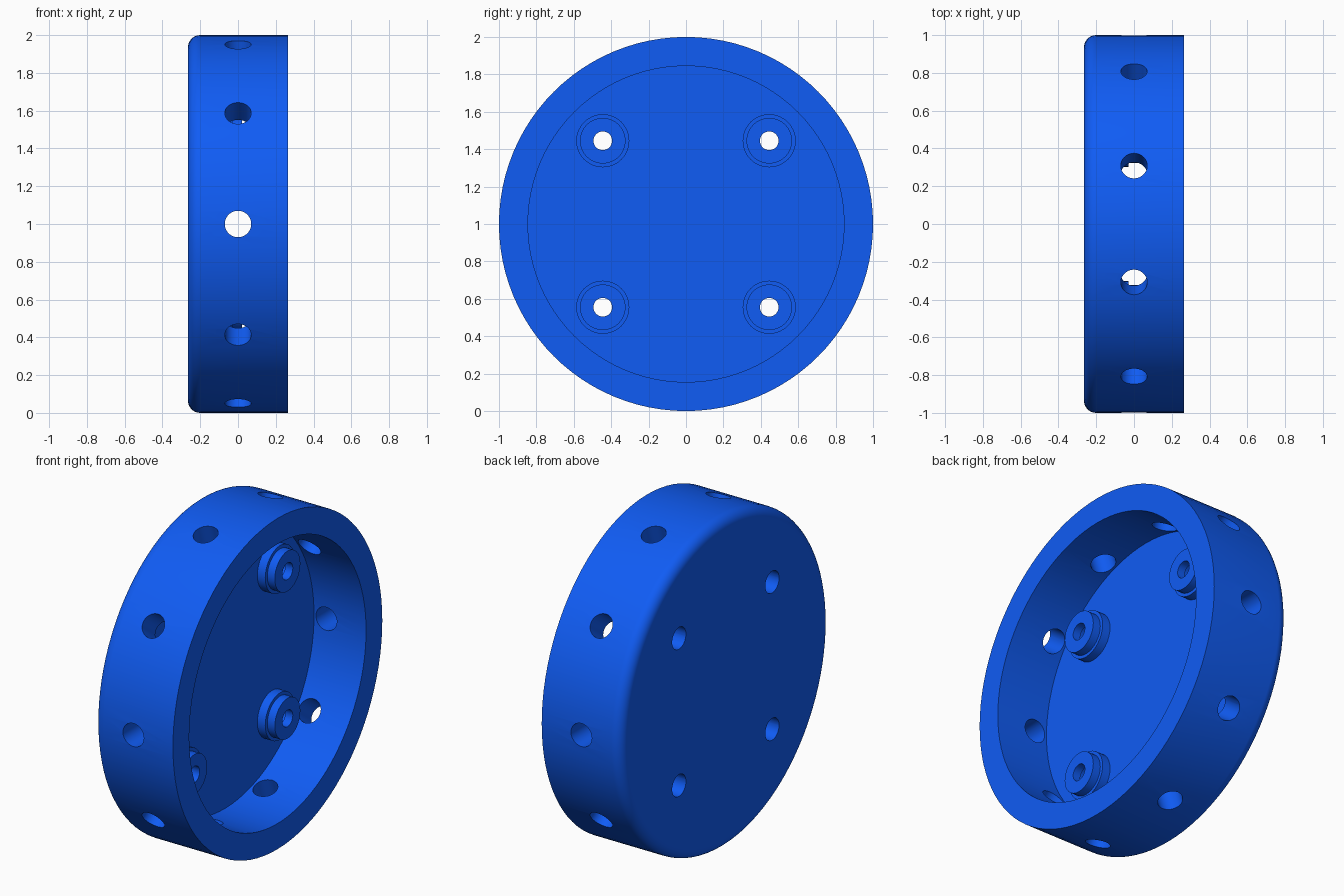
import bpy, bmesh
from math import sin, cos, pi, radians
from mathutils import Vector, Matrix

if "Cube" in bpy.data.objects:
    bpy.data.objects.remove(bpy.data.objects["Cube"])

blue = bpy.data.materials.new("blue")
blue.diffuse_color = (0.005, 0.107, 0.91, 1)
blue.use_nodes = True
blue.node_tree.nodes["Principled BSDF"].inputs["Base Color"].default_value = blue.diffuse_color

R, HALF, FILLET, INNER, FLOOR = 1.0, 0.265, 0.065, 0.845, -0.083
BOSS = 0.445


def finish(obj):
    bpy.ops.object.select_all(action='DESELECT')
    obj.select_set(True)
    bpy.context.view_layer.objects.active = obj
    for m in list(obj.modifiers):
        bpy.ops.object.modifier_apply(modifier=m.name)
    bpy.ops.object.shade_smooth_by_angle(angle=radians(30))


def to_object(name, bm, location=(0, 0, 0)):
    bmesh.ops.recalc_face_normals(bm, faces=bm.faces)
    me = bpy.data.meshes.new(name)
    bm.to_mesh(me)
    bm.free()
    obj = bpy.data.objects.new(name, me)
    obj.location = location
    me.materials.append(blue)
    bpy.context.collection.objects.link(obj)
    return obj


def lathe(name, profile, steps, location, closed=False):
    """Turn an (x, radius) profile round the x axis."""
    bm = bmesh.new()
    vs = [bm.verts.new((x, 0, r)) for x, r in profile]
    pairs = list(zip(vs, vs[1:])) + ([(vs[-1], vs[0])] if closed else [])
    es = [bm.edges.new(p) for p in pairs]
    bmesh.ops.spin(bm, geom=vs + es, cent=(0, 0, 0), axis=(1, 0, 0),
                   angle=2 * pi, steps=steps, use_merge=True)
    bmesh.ops.remove_doubles(bm, verts=bm.verts, dist=1e-5)
    return to_object(name, bm, location)


def add_rod(bm, a, b, radius):
    a, b = Vector(a), Vector(b)
    mat = Matrix.Translation((a + b) / 2) @ (b - a).to_track_quat('Z', 'Y').to_matrix().to_4x4()
    bmesh.ops.create_cone(bm, cap_ends=True, segments=32, radius1=radius,
                          radius2=radius, depth=(b - a).length, matrix=mat)


# round dish: back disc with filleted edge, rim and recessed floor
arc = [(-HALF + FILLET * (1 - sin(t)), R - FILLET * (1 - cos(t)))
       for t in (pi / 2 * (1 - i / 8) for i in range(9))]
profile = [(-HALF, 0)] + arc + [(HALF, R), (HALF, INNER), (FLOOR, INNER), (FLOOR, 0)]
dish = lathe("dish", profile, 96, (0, 0, 1))

# cutters: ten radial holes in the rim and four screw holes in the floor
bm = bmesh.new()
for i in range(10):
    a = 2 * pi * i / 10
    d = Vector((0, cos(a), sin(a)))
    add_rod(bm, d * 0.75, d * 1.1, 0.07)
spots = [(sy * BOSS, sz * BOSS) for sy in (-1, 1) for sz in (-1, 1)]
for y, z in spots:
    add_rod(bm, (-0.4, y, z), (0, y, z), 0.066)
cutter = to_object("hole_cutter", bm, (0, 0, 1))
cutter.hide_render = True
mod = dish.modifiers.new("holes", 'BOOLEAN')
mod.operation, mod.object, mod.solver = 'DIFFERENCE', cutter, 'EXACT'
finish(dish)
bpy.data.objects.remove(cutter)

# stepped screw bosses, bored through
for y, z in spots:
    boss = lathe("screw_boss", [(FLOOR - 0.002, 0.066), (FLOOR - 0.002, 0.142), (-0.03, 0.142),
                                (-0.03, 0.122), (0.02, 0.122), (0.02, 0.05),
                                (-0.03, 0.05), (-0.03, 0.066)],
                 32, (0, y, 1 + z), closed=True)
    finish(boss)
